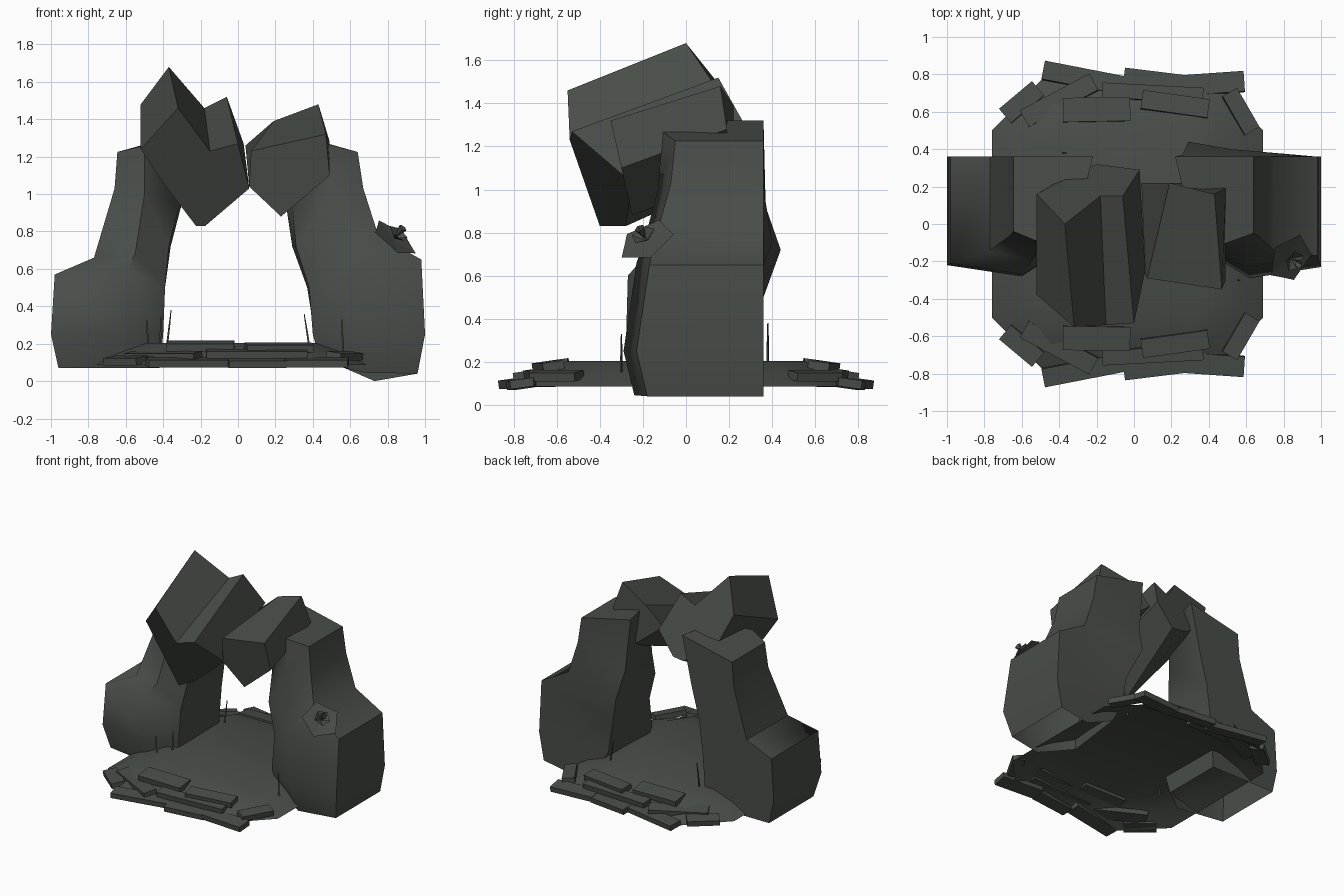
import bpy
import bmesh
from math import cos, sin, radians, tau
from mathutils import Vector, Matrix

cube = bpy.data.objects.get("Cube")
if cube:
    bpy.data.objects.remove(cube, do_unlink=True)

stone = bpy.data.materials.new("dark_stone")
stone.use_nodes = True
colour = (0.066, 0.075, 0.066, 1)
stone.diffuse_color = colour
stone.node_tree.nodes["Principled BSDF"].inputs["Base Color"].default_value = colour
stone.node_tree.nodes["Principled BSDF"].inputs["Roughness"].default_value = 0.9


def finish(name, bm, smooth_angle=None):
    """Turn a bmesh into a named stone object."""
    bmesh.ops.recalc_face_normals(bm, faces=bm.faces)
    mesh = bpy.data.meshes.new(name)
    bm.to_mesh(mesh)
    bm.free()
    mesh.materials.append(stone)
    obj = bpy.data.objects.new(name, mesh)
    bpy.context.collection.objects.link(obj)
    if smooth_angle:
        bpy.ops.object.select_all(action="DESELECT")
        obj.select_set(True)
        bpy.context.view_layer.objects.active = obj
        bpy.ops.object.shade_smooth_by_angle(angle=radians(smooth_angle))
    return obj


def loft(name, rings, smooth_angle=None, open_base=False):
    """Skin closed rings of equal point count and cap the ends."""
    bm = bmesh.new()
    loops = [[bm.verts.new(p) for p in ring] for ring in rings]
    for low, high in zip(loops, loops[1:]):
        for i in range(len(low)):
            j = (i + 1) % len(low)
            bm.faces.new((low[i], low[j], high[j], high[i]))
    if not open_base:
        bm.faces.new(loops[0])
    bm.faces.new(loops[-1])
    return finish(name, bm, smooth_angle)


def pillar(name, side, dip, levels):
    """Each level: inner back x, inner x, middle x, outer x,
    front y, back y, inner z, middle z, outer z.
    The middle of the back drops by dip at the open base."""
    rings = []
    for xb, xi, xm, xo, yf, yb, zi, zm, zo in levels:
        drop = 0 if rings else dip
        ring = [(xb, yb, zi), (xi, yf + .13, zi), (xm, yf, zm),
                (xo, yf + .06, zo), (xo, .36, zo),
                ((xb + xo) / 2, (yb + .36) / 2, (zi + zo) / 2 - drop)]
        rings.append([(side * x, y, z) for x, y, z in ring])
    loft(name, rings, 50, open_base=True)


# Leaning side pillars with wide boulder feet
pillar("left_pillar", 1, .07, [
    (.5, .44, .68, .96, -.24, .36, .1, .045, .04),
    (.41, .4, .62, 1, -.29, .36, .25, .25, .25),
    (.37, .38, .6, .98, -.23, .36, .5, .66, .65),
    (.29, .31, .53, .75, -.2, .44, .72, .74, .78),
    (.26, .29, .5, .67, -.13, .37, .92, 1, 1.03),
    (.22, .3, .47, .64, -.11, .36, 1.32, 1.27, 1.225)])
pillar("right_pillar", -1, 0, [
    (.42, .42, .6, .96, -.24, .36, .07, .07, .07),
    (.41, .4, .6, 1, -.28, .36, .25, .25, .25),
    (.39, .39, .59, .98, -.27, .36, .5, .6, .57),
    (.36, .37, .55, .77, -.2, .36, .72, .68, .66),
    (.3, .31, .5, .66, -.12, .36, .95, 1, 1.03),
    (.22, .3, .5, .645, -.1, .36, 1.32, 1.26, 1.225)])

# Two tilted rocks bridging the top of the arch
loft("right_arch_rock", [
    [(-.32, -.55, 1.46), (-.15, -.54, 1.23), (0, -.53, 1.27),
     (.06, -.25, 1.03), (-.175, -.28, .83), (-.225, -.4, .83),
     (-.4, -.37, 1.06), (-.52, -.38, 1.24)],
    [(-.37, 0, 1.68), (-.18, .15, 1.46), (-.06, .15, 1.52),
     (.03, .29, 1.27), (-.1, .3, 1.1), (-.2, .32, 1.1),
     (-.42, .22, 1.25), (-.52, .16, 1.48)]], 35)
loft("left_arch_rock", [
    [(.07, -.29, 1.23), (.47, -.35, 1.32), (.49, -.3, 1.1),
     (.23, -.25, .88), (.06, -.27, 1.04)],
    [(.19, .22, 1.39), (.43, .16, 1.48), (.49, .19, 1.28),
     (.3, .22, 1.05), (.04, .22, 1.26)]], 35)


# Low eight-sided floor: a gently domed shell, hollow beneath
def octagon(ax, ay, bx, by, z):
    quarter = [(ax, ay), (bx, by)]
    points = quarter + [(-x, y) for x, y in reversed(quarter)]
    points += [(-x, -y) for x, y in points]
    return [(x - .035, y, z) for x, y in points]


loft("floor", [octagon(.725, .5, .46, .77, .085),
               octagon(.62, .46, .42, .66, .145),
               octagon(.45, .4, .35, .55, .205)], 50, open_base=True)


# Flat slabs paving the front and back rims
def slab(name, x, y, z, length, width, angle, tilt):
    bm = bmesh.new()
    bmesh.ops.create_cube(bm, size=1)
    turn = Matrix.Rotation(radians(angle), 4, "Z") @ Matrix.Rotation(radians(tilt), 4, "X")
    size = Matrix.Diagonal((length, width, .04, 1))
    bm.transform(Matrix.Translation((x, y, z)) @ turn @ size)
    finish(name, bm)


slabs = [(-.27, .78, .1, .44, .1, -11), (.1, .77, .095, .31, .09, -7),
         (.42, .75, .1, .34, .11, 4), (-.6, .65, .11, .23, .1, 40),
         (-.4, .66, .135, .42, .1, 28), (.1, .7, .145, .54, .08, -3),
         (-.2, .61, .188, .36, .13, 1), (.22, .64, .18, .36, .1, -8),
         (.57, .6, .135, .24, .09, -60)]
for rim, side in (("back", 1), ("front", -1)):
    for number, (x, y, z, length, width, angle) in enumerate(slabs, 1):
        slab(f"{rim}_slab_{number}", x, side * y, z, length, width, side * angle, side * -8)

# Flower on the left boulder: one wide star of petals and a cupped centre
aim = Vector((.55, -.38, .7)).to_track_quat("Z", "Y").to_matrix().to_4x4()
place = Matrix.Translation((.83, -.18, .755)) @ aim


def petals(name, radius, lift, base, spin):
    bm = bmesh.new()
    middle = bm.verts.new((0, 0, base))
    rim = []
    for i in range(10):
        r = radius * (1 if i % 2 == 0 else .8)
        a = tau * i / 10 + spin
        rim.append(bm.verts.new((r * cos(a), r * sin(a), lift)))
    for i in range(10):
        bm.faces.new((middle, rim[i], rim[(i + 1) % 10]))
    bmesh.ops.solidify(bm, geom=bm.faces[:], thickness=.006)
    bm.transform(place)
    finish(name, bm)


petals("outer_petals", .14, .01, 0, .3)
petals("inner_petals", .06, .05, .01, .7)
petals("flower_centre", .025, .09, .02, 0)


# Thin grass blades beside the pillars
def blade(name, x, y, z, lean):
    rings = []
    for height, radius in ((0, .007), (.09, .006), (.18, .003)):
        cx = x + lean * height
        rings.append([(cx + radius * cos(tau * k / 3), y + radius * sin(tau * k / 3),
                       z + height) for k in range(3)])
    loft(name, rings)


for number, (x, y, z, lean) in enumerate([
        (-.38, .38, .2, .12), (.38, .38, .18, -.15), (.56, -.3, .15, -.03),
        (-.48, -.3, .15, -.05), (-.42, -.2, .17, .05)], 1):
    blade(f"grass_blade_{number}", x, y, z, lean)
